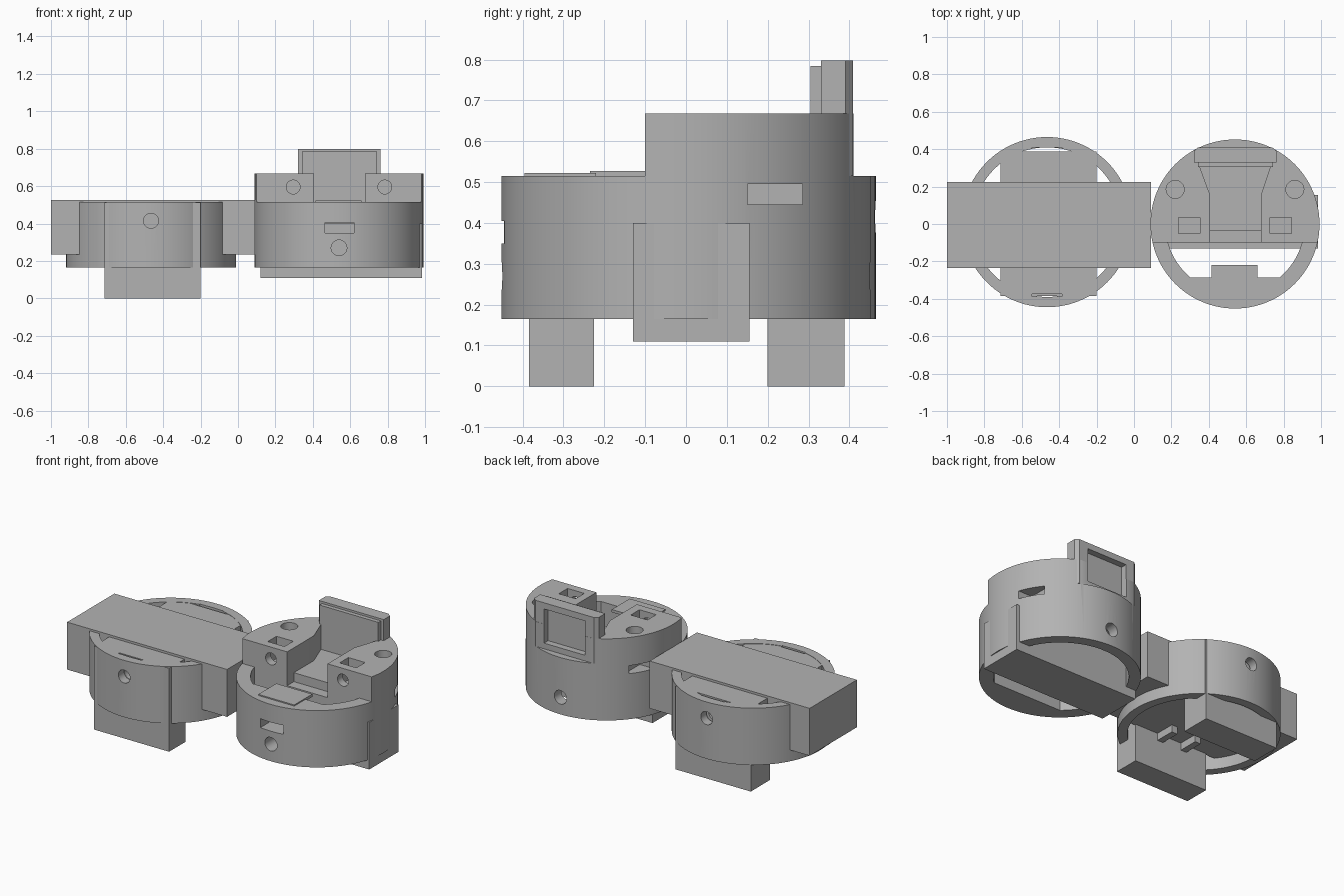
import bpy, bmesh, math

if "Cube" in bpy.data.objects:
    bpy.data.objects.remove(bpy.data.objects["Cube"])

grey = bpy.data.materials.new("plain grey")
grey.diffuse_color = (0.45, 0.45, 0.45, 1)
grey.use_nodes = True
grey.node_tree.nodes["Principled BSDF"].inputs["Base Color"].default_value = grey.diffuse_color


def prism(name, pts, lo, hi, axis="z"):
    """Extrude a 2D outline along an axis: z uses (x, y), y uses (x, z), x uses (y, z)."""
    place = {"z": lambda a, b, h: (a, b, h),
             "y": lambda a, b, h: (a, h, b),
             "x": lambda a, b, h: (h, a, b)}[axis]
    bm = bmesh.new()
    base = bm.faces.new([bm.verts.new(place(a, b, lo)) for a, b in pts])
    ext = bmesh.ops.extrude_face_region(bm, geom=[base])
    step = place(0, 0, hi - lo)
    bmesh.ops.translate(bm, vec=step, verts=[v for v in ext["geom"] if isinstance(v, bmesh.types.BMVert)])
    bmesh.ops.recalc_face_normals(bm, faces=bm.faces)
    me = bpy.data.meshes.new(name)
    bm.to_mesh(me)
    bm.free()
    me.materials.append(grey)
    ob = bpy.data.objects.new(name, me)
    bpy.context.collection.objects.link(ob)
    return ob


def box(name, x0, x1, y0, y1, z0, z1):
    return prism(name, [(x0, y0), (x1, y0), (x1, y1), (x0, y1)], z0, z1)


def disc(name, a, b, r, lo, hi, axis="z", n=32):
    return prism(name, [(a + r * math.cos(2 * math.pi * i / n), b + r * math.sin(2 * math.pi * i / n))
                        for i in range(n)], lo, hi, axis)


def round_slice(cx, cy, r, y0, y1, n=24):
    """Outline of a circle trimmed between two y values (relative to its centre)."""
    a0, a1 = math.asin(y0 / r), math.asin(y1 / r)
    right = [a0 + (a1 - a0) * i / n for i in range(n + 1)]
    left = [math.pi - a for a in reversed(right)]
    return [(cx + r * math.cos(a), cy + r * math.sin(a)) for a in right + left]


def select(ob):
    bpy.ops.object.select_all(action="DESELECT")
    ob.select_set(True)
    bpy.context.view_layer.objects.active = ob


def cut(ob, cutters):
    select(ob)
    for c in cutters:
        m = ob.modifiers.new("cut", "BOOLEAN")
        m.operation, m.solver, m.object = "DIFFERENCE", "EXACT", c
        bpy.ops.object.modifier_apply(modifier=m.name)
        bpy.data.objects.remove(c)


def smooth(ob):
    select(ob)
    bpy.ops.object.shade_smooth_by_angle(angle=math.radians(25))


# ---- Left module: ring, crossing slab, two feet ----
LX, LY = -0.465, 0.01
ring = disc("left_ring", LX, LY, 0.455, 0.165, 0.515, n=96)
cut(ring, [disc("cutter", LX, LY, 0.40, 0.1, 0.6, n=96)])
feet = [box("front_foot", -0.713, -0.2, -0.385, -0.225, 0, 0.513),
        box("back_foot", -0.713, -0.2, 0.2, 0.388, 0, 0.513)]
for s, foot in zip((-1, 1), feet):
    # screw hole and shallow curved slot on each side
    y0, y1 = sorted((LY + s * 0.3, LY + s * 0.5))
    s0, s1 = sorted((LY + s * 0.385, LY + s * 0.398))
    for ob in (ring, foot):
        cut(ob, [disc("cutter", LX, 0.415, 0.04, y0, y1, "y"),
                 box("cutter", LX - 0.08, LX + 0.08, s0, s1, 0.48, 0.56)])
smooth(ring)
box("cross_slab", -1.0, 0.09, -0.235, 0.225, 0.235, 0.527)
for x in (-0.55, -0.38):
    box("slab_rib", x - 0.02, x + 0.02, -0.225, -0.1, 0.19, 0.24)

# ---- Right module: round housing carved from one cylinder ----
RX = 0.54
body = disc("right_housing", RX, 0, 0.452, 0.165, 0.668, n=96)
channel = [(0.405, -0.2), (0.68, -0.2), (0.68, 0.16), (0.73, 0.31), (0.73, 0.34),
           (0.35, 0.34), (0.35, 0.31), (0.405, 0.16)]
cuts = [
    box("cutter", 0, 1.1, -0.6, -0.1, 0.515, 0.8),                      # low front
    box("cutter", 0, 1.1, 0.41, 0.6, 0.515, 0.8),                       # flat back
    prism("cutter", round_slice(RX, 0, 0.372, -0.285, -0.1), 0.1, 0.6),  # front well
    prism("cutter", round_slice(RX, 0, 0.385, -0.11, 0.384), 0.1, 0.4),  # under cavity
    prism("cutter", channel, 0.515, 0.8),                               # top channel
    box("cutter", 0.405, 0.68, -0.2, -0.035, 0.46, 0.6),                # channel step
    disc("cutter", RX, 0.27, 0.042, -0.6, -0.25, "y"),                  # front screw hole
    disc("cutter", RX, 0.27, 0.042, 0.3, 0.6, "y"),                     # back screw hole
    box("cutter", 0.465, 0.62, -0.6, -0.25, 0.35, 0.405),               # front slot
]
for s in (-1, 1):
    cx = RX + s * 0.245
    cuts += [
        disc("cutter", cx, 0.595, 0.037, -0.2, -0.02, "y"),
        box("cutter", cx - 0.057, cx + 0.057, -0.05, 0.035, 0.53, 0.8),
        disc("cutter", RX + s * 0.32, 0.185, 0.048, 0.55, 0.8),
    ]
    x0, x1 = sorted((RX + s * 0.33, RX + s * 0.6))
    cuts.append(prism("cutter", [(0.15, 0.445), (0.285, 0.445), (0.285, 0.495), (0.15, 0.495)], x0, x1, "x"))
cut(body, cuts)
smooth(body)

# Base bar under the housing and front latch plate
box("base_bar", 0.12, 0.985, -0.13, 0.155, 0.11, 0.4)
latch = box("latch_plate", 0.415, 0.66, -0.395, -0.22, 0.505, 0.522)

# Upright panel with a recessed window at the back
panel = prism("upright_panel", [(0.32, 0.33), (0.762, 0.33), (0.762, 0.39), (0.74, 0.409),
                                (0.342, 0.409), (0.32, 0.39)], 0.515, 0.798)
cut(panel, [box("cutter", 0.40, 0.68, 0.37, 0.5, 0.55, 0.76)])
cut(body, [box("cutter", 0.40, 0.68, 0.37, 0.5, 0.55, 0.76)])
box("panel_front", 0.342, 0.742, 0.305, 0.335, 0.515, 0.785)
